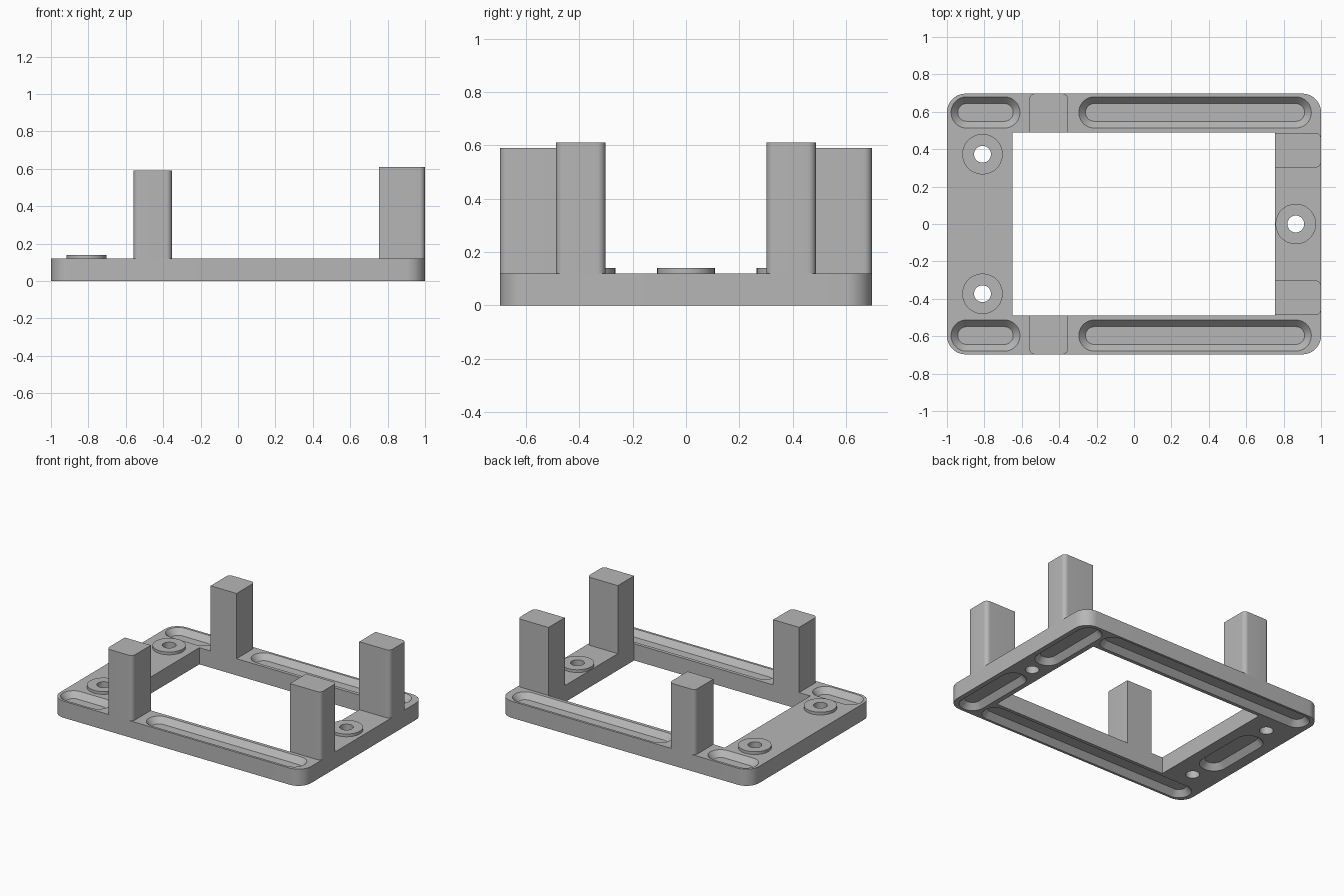
import bpy, bmesh
from math import cos, sin, pi

cube = bpy.data.objects.get("Cube")
if cube:
    bpy.data.objects.remove(cube, do_unlink=True)

grey = bpy.data.materials.new("matte grey")
grey.use_nodes = True
tone = (0.47, 0.47, 0.47, 1)
grey.diffuse_color = tone
grey.node_tree.nodes["Principled BSDF"].inputs["Base Color"].default_value = tone

PLATE = 0.12      # plate thickness
FLOOR = 0.04      # groove depth
TAPER = 0.036     # groove wall slope
HOLE = 0.045


def outline(x0, x1, y0, y1, radii, steps=10):
    """Rounded rectangle; radii run anticlockwise from the (+x, +y) corner."""
    points = []
    corners = [(x1, y1, -1, -1), (x0, y1, 1, -1), (x0, y0, 1, 1), (x1, y0, -1, 1)]
    for i, ((x, y, sx, sy), r) in enumerate(zip(corners, radii)):
        if r == 0:
            points.append((x, y))
            continue
        for k in range(steps + 1):
            a = pi / 2 * (i + k / steps)
            points.append((x + sx * r + r * cos(a), y + sy * r + r * sin(a)))
    return points


def circle(x, y, r, n=48):
    return [(x + r * cos(2 * pi * k / n), y + r * sin(2 * pi * k / n)) for k in range(n)]


def loft(bm, sections, tube=False):
    """Skin (points, z) sections; cap the ends, or close the loop for a tube."""
    rings = [[bm.verts.new((x, y, z)) for x, y in pts] for pts, z in sections]
    n = len(rings[0])
    pairs = list(zip(rings, rings[1:]))
    if tube:
        pairs.append((rings[-1], rings[0]))
    else:
        bm.faces.new(rings[0])
        bm.faces.new(rings[-1])
    for a, b in pairs:
        for i in range(n):
            j = (i + 1) % n
            bm.faces.new((a[i], a[j], b[j], b[i]))


def make(name, bm):
    bmesh.ops.recalc_face_normals(bm, faces=bm.faces)
    mesh = bpy.data.meshes.new(name)
    bm.to_mesh(mesh)
    bm.free()
    mesh.materials.append(grey)
    ob = bpy.data.objects.new(name, mesh)
    bpy.context.collection.objects.link(ob)
    return ob


def smooth(ob):
    bpy.ops.object.select_all(action='DESELECT')
    ob.select_set(True)
    bpy.context.view_layer.objects.active = ob
    bpy.ops.object.shade_smooth_by_angle(angle=pi / 6)


def groove(bm, x0, x1, y0, y1, top):
    """Round-ended channel with sloping walls, cut into the top or underside."""
    r = min(x1 - x0, y1 - y0) / 2 - 0.0005
    rim = outline(x0, x1, y0, y1, [r] * 4)
    t = TAPER
    base = outline(x0 + t, x1 - t, y0 + t, y1 - t, [r - t] * 4)
    if top:
        loft(bm, [(base, PLATE - FLOOR), (rim, PLATE), (rim, PLATE + 0.05)])
    else:
        loft(bm, [(rim, -0.05), (rim, 0), (base, FLOOR)])


# Base frame with window, screw holes and grooves
bm = bmesh.new()
body = outline(-1, 1, -0.697, 0.697, [0.1] * 4)
loft(bm, [(body, 0), (body, PLATE)])
frame = make("base_frame", bm)

screws = [(-0.81, 0.373), (-0.81, -0.373), (0.865, 0)]
bm = bmesh.new()
window = outline(-0.65, 0.755, -0.488, 0.488, [0] * 4)
loft(bm, [(window, -0.1), (window, 0.3)])
for x, y in screws:
    loft(bm, [(circle(x, y, HOLE), -0.1), (circle(x, y, HOLE), 0.3)])
for s in (-1, 1):
    y0, y1 = sorted((s * 0.513, s * 0.68))
    groove(bm, -0.978, -0.61, y0, y1, True)
    groove(bm, -0.295, 0.948, y0, y1, True)
    groove(bm, -0.965, 0.765, y0, y1, False)
    y0, y1 = sorted((s * 0.09, s * 0.675))
    groove(bm, 0.79, 0.965, y0, y1, False)
groove(bm, -0.92, -0.73, -0.27, 0.27, False)
cutter = make("frame_cutter", bm)
cutter.hide_render = True

cut = frame.modifiers.new("cutouts", 'BOOLEAN')
cut.operation = 'DIFFERENCE'
cut.solver = 'EXACT'
cut.object = cutter
bpy.context.view_layer.objects.active = frame
bpy.ops.object.modifier_apply(modifier=cut.name)
bpy.data.objects.remove(cutter, do_unlink=True)
smooth(frame)

# Raised washers around the screw holes
for name, (x, y) in zip(("back_right", "front_right", "left"), screws):
    bm = bmesh.new()
    outer, inner = circle(x, y, 0.108), circle(x, y, HOLE)
    loft(bm, [(outer, PLATE), (outer, 0.14), (inner, 0.14), (inner, PLATE)], tube=True)
    smooth(make(name + "_washer", bm))

# Upright posts, rounded on their outward corners
R = 0.03
posts = {
    "front_post": (-0.56, -0.353, -0.697, -0.488, (0, 0, R, R), 0.59),
    "back_post": (-0.56, -0.353, 0.488, 0.697, (R, R, 0, 0), 0.59),
    "left_front_post": (0.755, 1, -0.487, -0.302, (R, 0, 0, R), 0.61),
    "left_back_post": (0.755, 1, 0.302, 0.487, (R, 0, 0, R), 0.61),
}
for name, (x0, x1, y0, y1, radii, height) in posts.items():
    bm = bmesh.new()
    shape = outline(x0, x1, y0, y1, radii)
    loft(bm, [(shape, PLATE), (shape, height)])
    smooth(make(name, bm))
